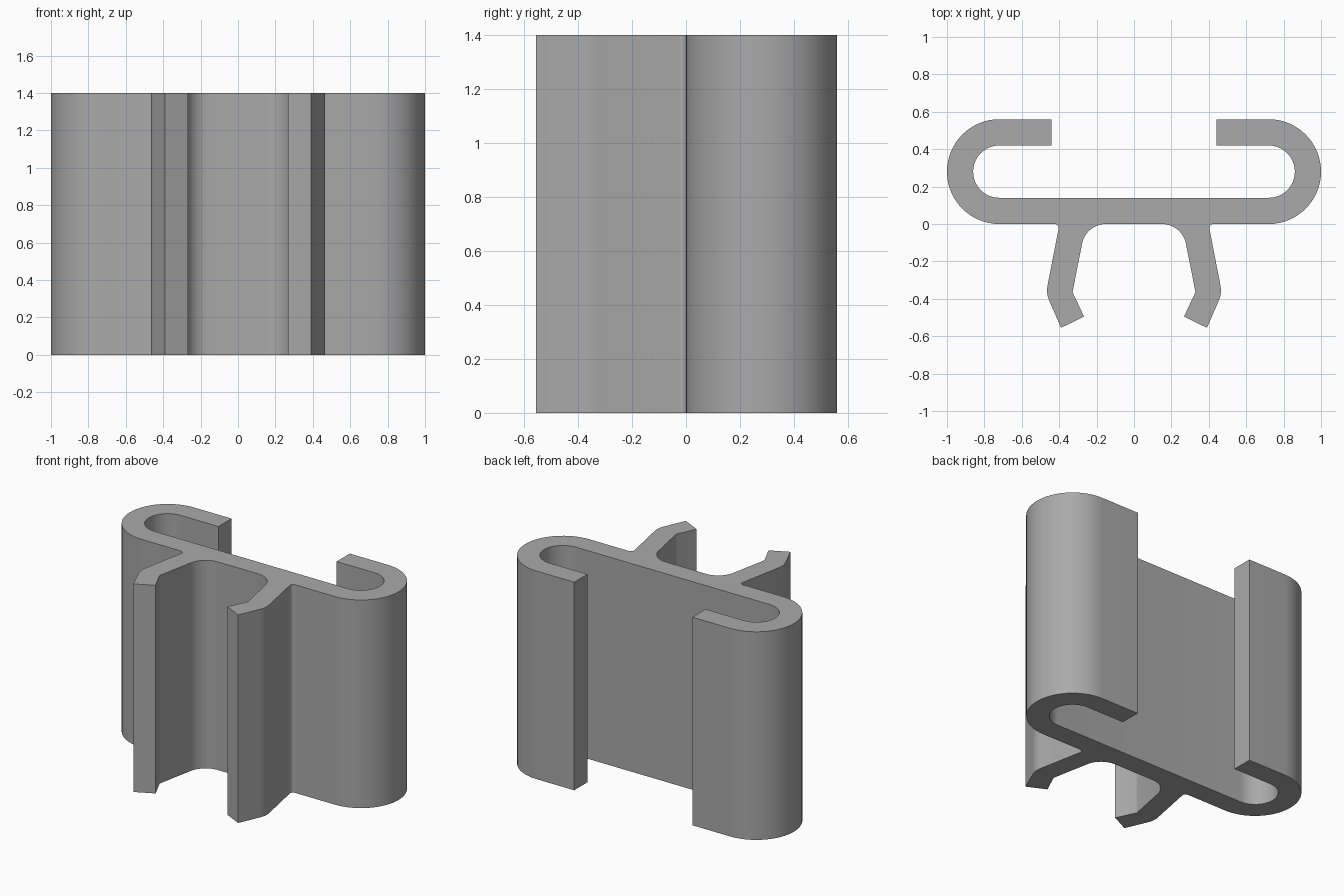
import bpy
import bmesh
from math import cos, sin, radians

HEIGHT = 1.4

cube = bpy.data.objects.get("Cube")
if cube:
    bpy.data.objects.remove(cube, do_unlink=True)


def arc(cx, cy, r, start, end, steps):
    """Points along an arc, angles in degrees."""
    angles = [radians(start + (end - start) * i / steps) for i in range(steps + 1)]
    return [(cx + r * cos(a), cy + r * sin(a)) for a in angles]


# Grey material
grey = bpy.data.materials.new("plain grey")
grey.use_nodes = True
colour = (0.40, 0.40, 0.40, 1)
grey.diffuse_color = colour
grey.node_tree.nodes["Principled BSDF"].inputs["Base Color"].default_value = colour

# Left half of the cross-section, from the back of the web round to its front
half = []
half += arc(0.72, 0.28, 0.14, -90, 90, 24)         # inside of the hooked rim
half += [(0.44, 0.42), (0.44, 0.56)]               # rim lip
half += arc(0.72, 0.28, 0.28, 90, -90, 32)         # outside of the rim
half += arc(0.425, -0.022, 0.022, 90, 191, 6)      # outer leg fillet
half += arc(0.33, -0.355, 0.135, 11, -25, 6)       # outer knee
half += [(0.39, -0.555), (0.267, -0.495)]          # foot
half += arc(0.31, -0.362, 0.018, -25, 11, 3)       # inner knee
half += arc(0.15, -0.13, 0.13, 11, 90, 12)         # inner leg fillet

# Mirror the half profile into one closed outline
outline = half + [(-x, y) for x, y in reversed(half)]

# Extrude the outline upwards
bm = bmesh.new()
base = bm.faces.new([bm.verts.new((x, y, 0)) for x, y in outline])
result = bmesh.ops.extrude_face_region(bm, geom=[base], use_keep_orig=True)
top = [v for v in result["geom"] if isinstance(v, bmesh.types.BMVert)]
bmesh.ops.translate(bm, verts=top, vec=(0, 0, HEIGHT))
bmesh.ops.recalc_face_normals(bm, faces=bm.faces)
mesh = bpy.data.meshes.new("clip_profile")
bm.to_mesh(mesh)
bm.free()
mesh.materials.append(grey)

clip = bpy.data.objects.new("clip_profile", mesh)
bpy.context.collection.objects.link(clip)

# Smooth curves with crisp corners
bpy.ops.object.select_all(action="DESELECT")
clip.select_set(True)
bpy.context.view_layer.objects.active = clip
bpy.ops.object.shade_smooth_by_angle(angle=radians(20))
